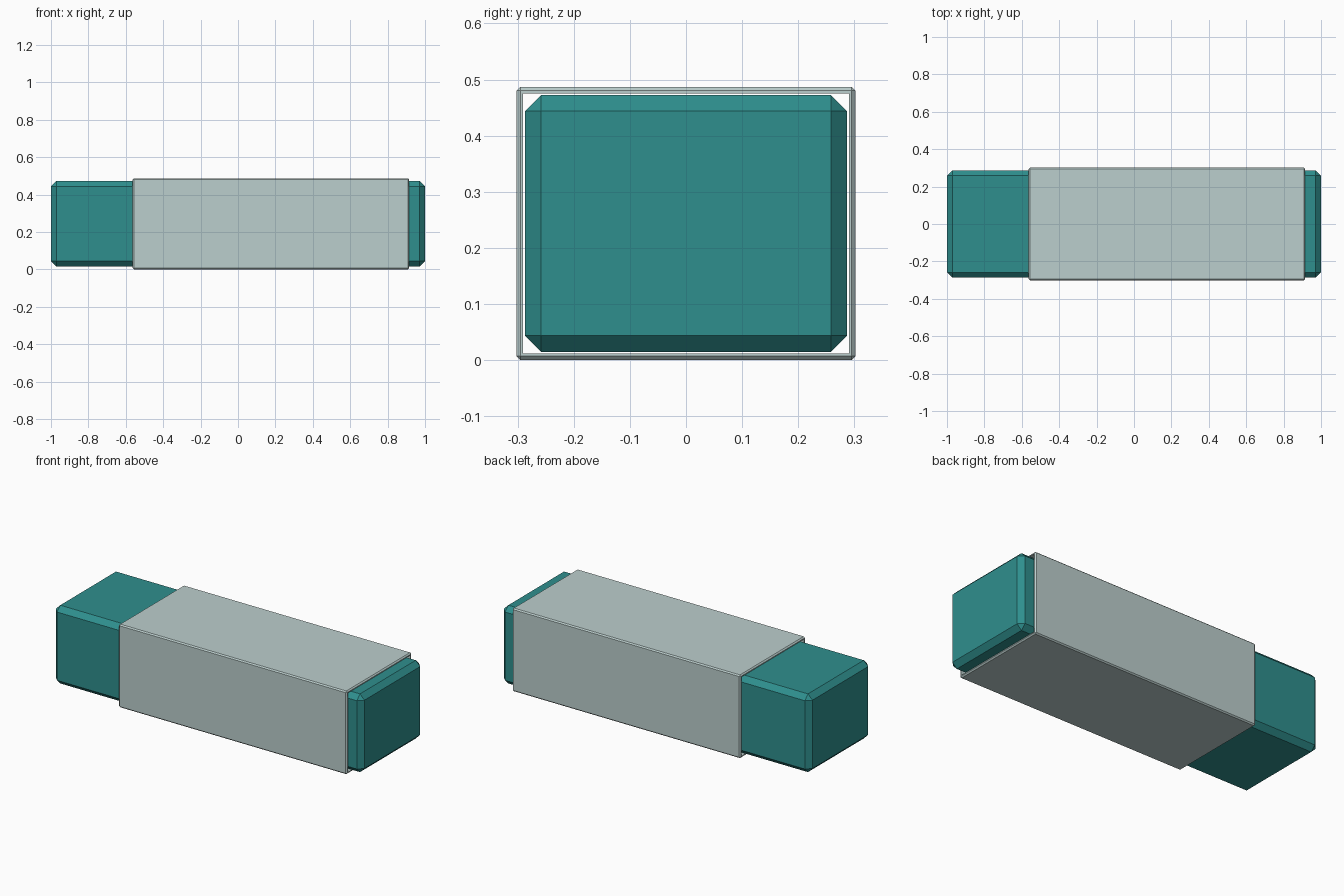
import bpy
import bmesh
from mathutils import Matrix, Vector

default = bpy.data.objects.get("Cube")
if default:
    bpy.data.objects.remove(default, do_unlink=True)


def make_material(name, rgb):
    mat = bpy.data.materials.new(name)
    mat.use_nodes = True
    color = (*rgb, 1.0)
    mat.diffuse_color = color
    mat.node_tree.nodes["Principled BSDF"].inputs["Base Color"].default_value = color
    return mat


def chamfered_box(low, high, chamfer):
    """Box between two corners with every edge cut by one flat chamfer."""
    low, high = Vector(low), Vector(high)
    bm = bmesh.new()
    place = Matrix.Translation((low + high) / 2) @ Matrix.Diagonal((*(high - low), 1))
    bmesh.ops.create_cube(bm, size=1, matrix=place)
    bmesh.ops.bevel(bm, geom=bm.edges[:], offset=chamfer, segments=1,
                    profile=0.5, affect="EDGES")
    return bm


def finish(bm, name, mat):
    bmesh.ops.recalc_face_normals(bm, faces=bm.faces[:])
    mesh = bpy.data.meshes.new(name)
    bm.to_mesh(mesh)
    bm.free()
    mesh.materials.append(mat)
    obj = bpy.data.objects.new(name, mesh)
    bpy.context.collection.objects.link(obj)
    return obj


teal = make_material("teal", (0.028, 0.275, 0.270))
pale_gray = make_material("pale gray green", (0.50, 0.62, 0.61))

# Inner bar, running the whole length
bar = chamfered_box((-1, -0.287, 0.0145), (1, 0.287, 0.4725), 0.029)
finish(bar, "inner_bar", teal)

# Thin sleeve, open at both ends
wall_step = 0.007
sleeve = chamfered_box((-0.563, -0.302, 0), (0.915, 0.302, 0.487), wall_step)
ends = [f for f in sleeve.faces if abs(f.normal.x) > 0.99]
bmesh.ops.inset_individual(sleeve, faces=ends, thickness=wall_step)
bmesh.ops.delete(sleeve, geom=ends, context="FACES_ONLY")
rims = [e for e in sleeve.edges if e.is_boundary]
bmesh.ops.bridge_loops(sleeve, edges=rims)
finish(sleeve, "sleeve", pale_gray)
